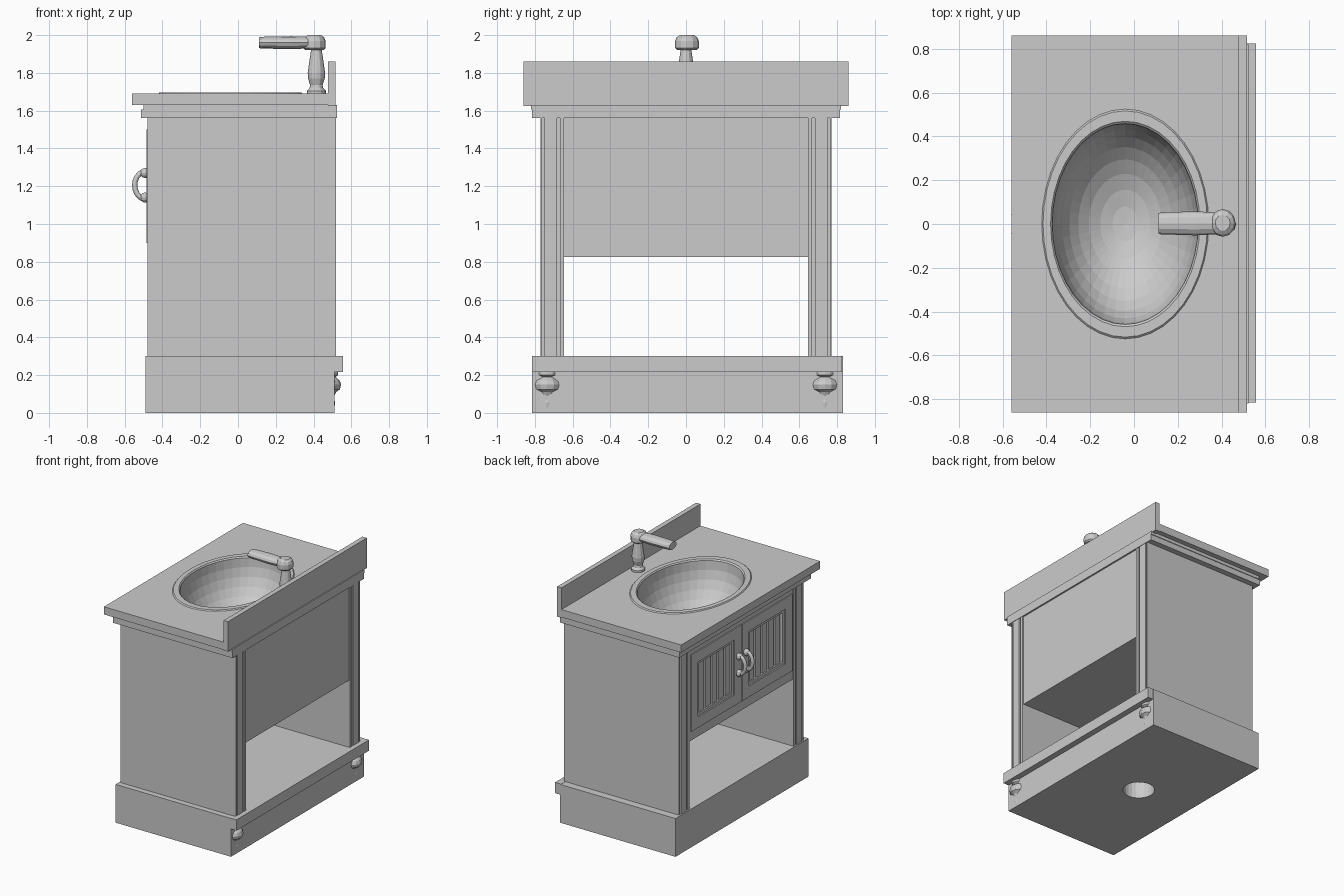
import bpy, bmesh, math
from mathutils import Matrix

if "Cube" in bpy.data.objects:
    bpy.data.objects.remove(bpy.data.objects["Cube"])


def finish(name, bm):
    bmesh.ops.recalc_face_normals(bm, faces=bm.faces)
    me = bpy.data.meshes.new(name)
    bm.to_mesh(me)
    bm.free()
    ob = bpy.data.objects.new(name, me)
    bpy.context.collection.objects.link(ob)
    return ob


def boxes(name, *ranges):
    """One object from boxes given as (x0, x1, y0, y1, z0, z1)."""
    bm = bmesh.new()
    for x0, x1, y0, y1, z0, z1 in ranges:
        m = Matrix.Translation(((x0 + x1) / 2, (y0 + y1) / 2, (z0 + z1) / 2))
        m = m @ Matrix.Diagonal((x1 - x0, abs(y1 - y0), z1 - z0, 1))
        bmesh.ops.create_cube(bm, size=1, matrix=m)
    return finish(name, bm)


def lathe(name, profile, center, sides=12, sx=1, sy=1):
    """Closed turned solid; profile is (radius, z), radius 0 makes a pole."""
    bm = bmesh.new()
    rings = []
    for r, z in profile:
        n = 1 if r == 0 else sides
        rings.append([bm.verts.new((center[0] + sx * r * math.cos(2 * math.pi * i / sides),
                                    center[1] + sy * r * math.sin(2 * math.pi * i / sides), z))
                      for i in range(n)])
    for a, b in zip(rings, rings[1:]):
        for i in range(sides):
            j = (i + 1) % sides
            quad = [a[i % len(a)], a[j % len(a)], b[j % len(b)], b[i % len(b)]]
            bm.faces.new(list(dict.fromkeys(quad)))
    return finish(name, bm)


def cut(target, cutter):
    mod = target.modifiers.new("hole", 'BOOLEAN')
    mod.operation = 'DIFFERENCE'
    mod.solver = 'EXACT'
    mod.object = cutter
    cutter.hide_render = True
    cutter.hide_viewport = True
    cutter.display_type = 'WIRE'


# Base plinth with a round pipe recess underneath, and the back rail
base = boxes("base", (-0.49, 0.51, -0.815, 0.83, 0, 0.3))
pipe_cutter = lathe("pipe_cutter", [(0, -0.1), (0.115, -0.1), (0.115, 0.29), (0, 0.29)],
                    (-0.02, 0.03), 24)
cut(base, pipe_cutter)
boxes("back_rail", (0.505, 0.557, -0.815, 0.825, 0.217, 0.302))

# Turned feet half sunk into the base
foot = [(0, 0.218), (0.05, 0.218), (0.05, 0.2), (0.036, 0.19), (0.058, 0.172), (0.066, 0.15),
        (0.06, 0.125), (0.04, 0.11), (0.028, 0.085), (0.034, 0.055), (0.03, 0.02), (0, 0.02)]
for side, s in (("left", -1), ("right", 1)):
    lathe("foot_" + side, foot, (0.48, s * 0.735), 12, 1, 1.1)

# Side panels with grooved posts on both ends
for side, s in (("left", -1), ("right", 1)):
    strips = [(-0.465, 0.505, s * 0.645, s * 0.77, 0.3, 1.56)]
    for y0, y1 in ((0.645, 0.667), (0.682, 0.75), (0.763, 0.77)):
        strips += [(x0, x1, s * y0, s * y1, 0.3, 1.56)
                   for x0, x1 in ((-0.48, -0.465), (0.505, 0.52))]
    boxes("side_panel_" + side, *strips)

# Cabinet box above the open shelf
boxes("cabinet_back", (0.49, 0.51, -0.645, 0.645, 0.825, 1.56))
boxes("cabinet_floor", (-0.47, 0.49, -0.645, 0.645, 0.825, 0.85))
boxes("front_frame", (-0.475, -0.44, -0.645, 0.645, 0.825, 0.93),
      (-0.475, -0.44, -0.645, 0.645, 1.47, 1.56),
      (-0.475, -0.44, -0.645, -0.58, 0.93, 1.47), (-0.475, -0.44, 0.58, 0.645, 0.93, 1.47),
      (-0.475, -0.44, -0.03, 0.03, 0.93, 1.47))

# Doors: frame, raised inner lip, recessed panel with vertical slats
for side, s in (("left", -1), ("right", 1)):
    def fr(x0, ya, yb, za, zb, w):
        return [(x0, -0.44, s * ya, s * (ya + w), za, zb), (x0, -0.44, s * (yb - w), s * yb, za, zb),
                (x0, -0.44, s * (ya + w), s * (yb - w), za, za + w),
                (x0, -0.44, s * (ya + w), s * (yb - w), zb - w, zb)]
    boxes("door_frame_" + side, *fr(-0.484, 0.006, 0.625, 0.9, 1.5, 0.085))
    boxes("door_lip_" + side, *fr(-0.474, 0.091, 0.54, 0.985, 1.415, 0.022))
    slats = [(-0.45, -0.44, s * 0.113, s * 0.518, 1.007, 1.393)]
    for i in range(5):
        y = 0.118 + i * 0.081
        slats.append((-0.464, -0.45, s * y, s * (y + 0.062), 1.007, 1.393))
    boxes("door_slats_" + side, *slats)

    # Curved pull with round mounts
    cu = bpy.data.curves.new("handle_" + side, 'CURVE')
    cu.dimensions = '3D'
    cu.bevel_depth = 0.014
    cu.bevel_resolution = 2
    cu.use_fill_caps = True
    sp = cu.splines.new('POLY')
    sp.points.add(10)
    for i, p in enumerate(sp.points):
        a = math.pi * i / 10
        p.co = (-0.485 - 0.062 * math.sin(a), s * 0.045, 1.205 + 0.075 * math.cos(a), 1)
    bpy.context.collection.objects.link(bpy.data.objects.new("handle_" + side, cu))
    bm = bmesh.new()
    for z in (1.14, 1.27):
        bmesh.ops.create_uvsphere(bm, u_segments=10, v_segments=6, radius=0.027,
                                  matrix=Matrix.Translation((-0.492, s * 0.045, z)))
    finish("handle_mounts_" + side, bm)

# Moulding, countertop and backsplash
lower = boxes("moulding_lower", (-0.513, 0.523, -0.815, 0.815, 1.56, 1.605))
upper = boxes("moulding_upper", (-0.5, 0.523, -0.82, 0.82, 1.605, 1.63))
counter = boxes("countertop", (-0.56, 0.515, -0.86, 0.86, 1.63, 1.69))
boxes("backsplash", (0.477, 0.515, -0.86, 0.86, 1.625, 1.86))
basin_cutter = lathe("basin_cutter", [(0, 1.4), (1, 1.4), (1, 1.9), (0, 1.9)],
                     (-0.04, 0), 40, 0.355, 0.495)
for part in (lower, upper, counter):
    cut(part, basin_cutter)

# Oval basin with a flat raised rim
steps = [math.pi / 2 * i / 9 for i in range(10)]
inner = [(0.87 * math.sin(a), 1.688 - 0.4 * math.cos(a)) for a in steps]
outer = [(0.905 * math.sin(a), 1.68 - 0.42 * math.cos(a)) for a in reversed(steps)]
outer[-1] = (0, outer[-1][1])
basin = lathe("basin", inner + [(0.89, 1.697), (0.98, 1.697), (1, 1.688)] + outer,
              (-0.04, 0), 40, 0.383, 0.527)

# Faucet column, rounded head and spout
lathe("faucet_column", [(0, 1.685), (0.05, 1.685), (0.05, 1.705), (0.036, 1.72), (0.033, 1.735),
                        (0.044, 1.77), (0.046, 1.8), (0.036, 1.87), (0.027, 1.93), (0, 1.93)],
      (0.415, 0), 12)
lathe("faucet_head", [(0, 1.922), (0.052, 1.922), (0.062, 1.932), (0.062, 1.968), (0.054, 1.988),
                      (0.036, 2.0), (0, 2.0)], (0.405, 0.005), 12, 0.95, 1.02)
spout = lathe("faucet_spout", [(0, 0), (0.046, 0), (0.05, 0.01), (0.055, 0.17), (0.048, 0.29), (0, 0.29)],
              (0, 0), 12, 0.62, 1)
spout.matrix_world = Matrix.Translation((0.112, 0.003, 1.96)) @ Matrix.Rotation(math.pi / 2, 4, 'Y')
